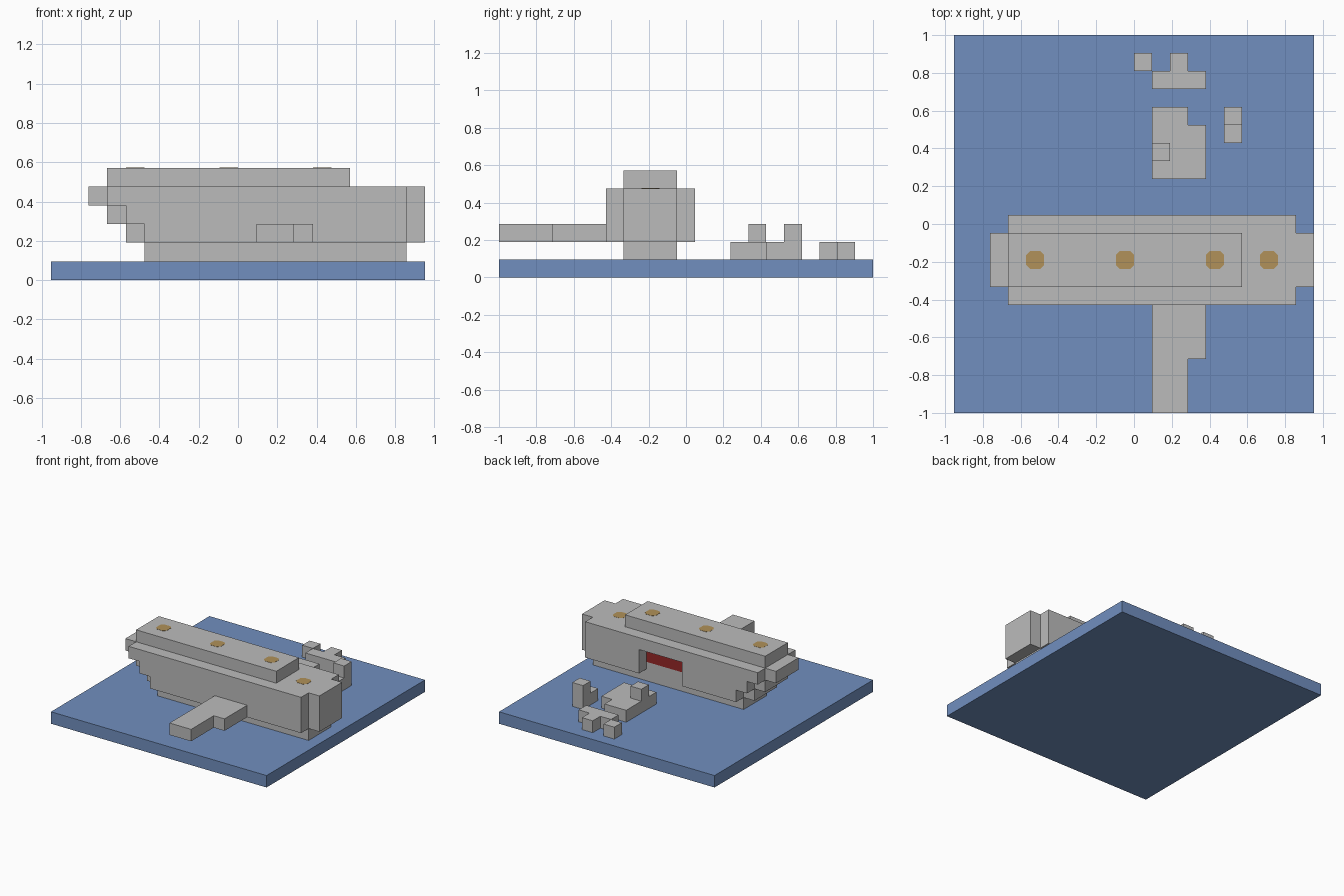
import bpy, bmesh, math
from mathutils import Vector

old = bpy.data.objects.get("Cube")
if old:
    bpy.data.objects.remove(old, do_unlink=True)

U = 2 / 21                       # block size
ORIGIN = Vector((-10, -10.5, 0))  # grid corner in blocks


def material(name, rgb):
    m = bpy.data.materials.new(name)
    m.use_nodes = True
    m.diffuse_color = (*rgb, 1)
    m.node_tree.nodes["Principled BSDF"].inputs["Base Color"].default_value = (*rgb, 1)
    return m


water_blue = material("water blue", (0.165, 0.275, 0.52))
stone_grey = material("stone grey", (0.50, 0.50, 0.50))
gold = material("gold", (0.44, 0.285, 0.10))
dark_red = material("dark red", (0.30, 0.02, 0.02))


def finish(name, bm, mat):
    bmesh.ops.recalc_face_normals(bm, faces=bm.faces)
    mesh = bpy.data.meshes.new(name)
    bm.to_mesh(mesh)
    bm.free()
    mesh.materials.append(mat)
    obj = bpy.data.objects.new(name, mesh)
    bpy.context.collection.objects.link(obj)
    return obj


def cells(box):
    x, y, z = box
    return {(i, j, k) for i in range(*x) for j in range(*y) for k in range(*z)}


def blocks(name, boxes, mat, cut=None):
    """Union of grid boxes, given as (x, y, z) ranges, with only outer faces."""
    solid = set().union(*map(cells, boxes))
    if cut:
        solid -= cells(cut)
    bm = bmesh.new()
    for c in solid:
        for axis in range(3):
            for side in (0, 1):
                near = list(c)
                near[axis] += 2 * side - 1
                if tuple(near) in solid:
                    continue
                a, b = (axis + 1) % 3, (axis + 2) % 3
                ring = []
                for da, db in ((0, 0), (1, 0), (1, 1), (0, 1)):
                    p = Vector(c)
                    p[axis] += side
                    p[a] += da
                    p[b] += db
                    ring.append(bm.verts.new((p + ORIGIN) * U))
                bm.faces.new(ring if side else ring[::-1])
    bmesh.ops.remove_doubles(bm, verts=bm.verts, dist=U / 100)
    bmesh.ops.dissolve_limit(bm, angle_limit=math.radians(1),
                             verts=bm.verts, edges=bm.edges)
    return finish(name, bm, mat)


def plate(name, center, size, mat, corner=0):
    """Thin coloured plate, optionally with cut vertical corners."""
    bm = bmesh.new()
    bmesh.ops.create_cube(bm, size=1)
    for v in bm.verts:
        v.co = Vector(a * b for a, b in zip(v.co, size))
    if corner:
        upright = [e for e in bm.edges
                   if abs(e.verts[0].co.z - e.verts[1].co.z) > 1e-4]
        bmesh.ops.bevel(bm, geom=upright, offset=corner, segments=1, affect='EDGES')
    for v in bm.verts:
        v.co = (v.co + Vector(center) + ORIGIN) * U
    return finish(name, bm, mat)


# water slab
blocks("water_base", [((0, 20), (0, 21), (0, 1))], water_blue)

# hull: narrow core and wide sides, both stepping out towards the bow
hull = [((5, 19), (7, 10), (1, 2)), ((3, 16), (7, 10), (5, 6))]
for k in (2, 3, 4):
    hull.append(((6 - k, 20), (7, 10), (k, k + 1)))
    hull.append(((7 - k, 19), (6, 11), (k, k + 1)))
blocks("ship_hull", hull, stone_grey, cut=((10, 14), (10, 11), (2, 4)))

# red panel inside the side opening
plate("opening_panel", (12, 10.01, 3.3), (4, 0.02, 1.4), dark_red)

# gold spots along the roof
for n, (x, z) in enumerate(((4.5, 6), (9.5, 6), (14.5, 6), (17.5, 5))):
    plate(f"roof_spot_{n + 1}", (x, 8.5, z), (1, 1, 0.03), gold, corner=0.22)

# gangway in front of the ship
blocks("gangway", [((11, 13), (0, 6), (2, 3)), ((13, 14), (3, 6), (2, 3))], stone_grey)

# loose rocks behind the ship
blocks("large_rock", [((11, 13), (13, 17), (1, 2)), ((13, 14), (13, 16), (1, 2)),
                      ((11, 12), (14, 15), (2, 3))], stone_grey)
blocks("tall_rock", [((15, 16), (15, 17), (1, 2)), ((15, 16), (16, 17), (2, 3))], stone_grey)
blocks("low_rock", [((11, 14), (18, 19), (1, 2)), ((12, 13), (19, 20), (1, 2))], stone_grey)
blocks("small_rock", [((10, 11), (19, 20), (1, 2))], stone_grey)
